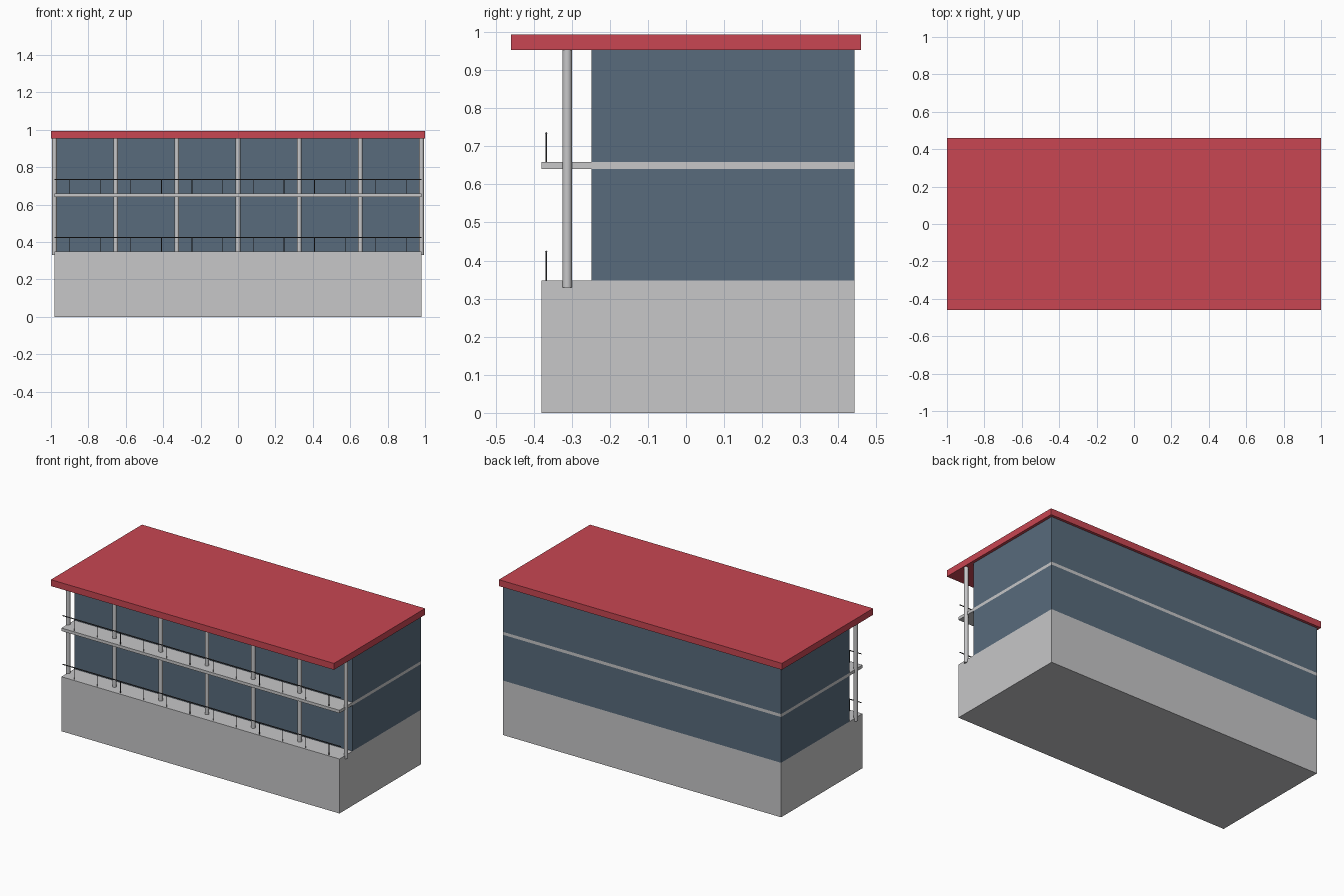
import bpy

if "Cube" in bpy.data.objects:
    bpy.data.objects.remove(bpy.data.objects["Cube"])


def material(name, rgb):
    m = bpy.data.materials.new(name)
    m.diffuse_color = (*rgb, 1)
    m.use_nodes = True
    m.node_tree.nodes["Principled BSDF"].inputs["Base Color"].default_value = m.diffuse_color
    return m


concrete = material("pale concrete", (0.57, 0.57, 0.58))
wall_blue = material("slate blue", (0.098, 0.147, 0.202))
roof_red = material("roof red", (0.58, 0.061, 0.084))
metal = material("dark metal", (0.06, 0.06, 0.065))


def box(name, x, y, z, mat):
    """Box from (min, max) ranges on each axis."""
    bpy.ops.mesh.primitive_cube_add(size=1, location=[sum(r) / 2 for r in (x, y, z)])
    o = bpy.context.object
    o.name = name
    o.scale = [r[1] - r[0] for r in (x, y, z)]
    bpy.ops.object.transform_apply(location=False, rotation=False, scale=True)
    o.data.materials.append(mat)


def rod(name, loc, radius, length, mat, sides=16, along_x=False):
    bpy.ops.mesh.primitive_cylinder_add(
        vertices=sides, radius=radius, depth=length, location=loc,
        rotation=(0, 1.570796 if along_x else 0, 0))
    o = bpy.context.object
    o.name = name
    o.data.materials.append(mat)
    bpy.ops.object.shade_smooth_by_angle()


W = 0.982                      # half width of the building
FRONT, WALL, BACK = -0.379, -0.248, 0.443
SPAN = (-W, W)

# Base, two storeys, balcony slab and roof
box("base", SPAN, (FRONT, BACK), (0, 0.348), concrete)
box("lower_storey", SPAN, (WALL, BACK), (0.348, 0.64), wall_blue)
box("balcony_slab", SPAN, (FRONT, BACK), (0.64, 0.659), concrete)
box("upper_storey", SPAN, (WALL, BACK), (0.659, 0.953), wall_blue)
box("roof", (-1, 1), (-0.46, 0.46), (0.953, 0.994), roof_red)

# Columns along the front
for i in range(7):
    rod("column", ((i - 3) * 0.327, -0.312, 0.6415), 0.0125, 0.625, concrete)

# Railing on each floor: a handrail on thin posts
for floor in (0.348, 0.659):
    rod("handrail", (0, -0.367, floor + 0.075), 0.003, 2 * W, metal, 8, True)
    for i in range(12):
        rod("railing_post", ((i - 5.5) * W / 6, -0.367, floor + 0.037),
            0.002, 0.076, metal, 8)
